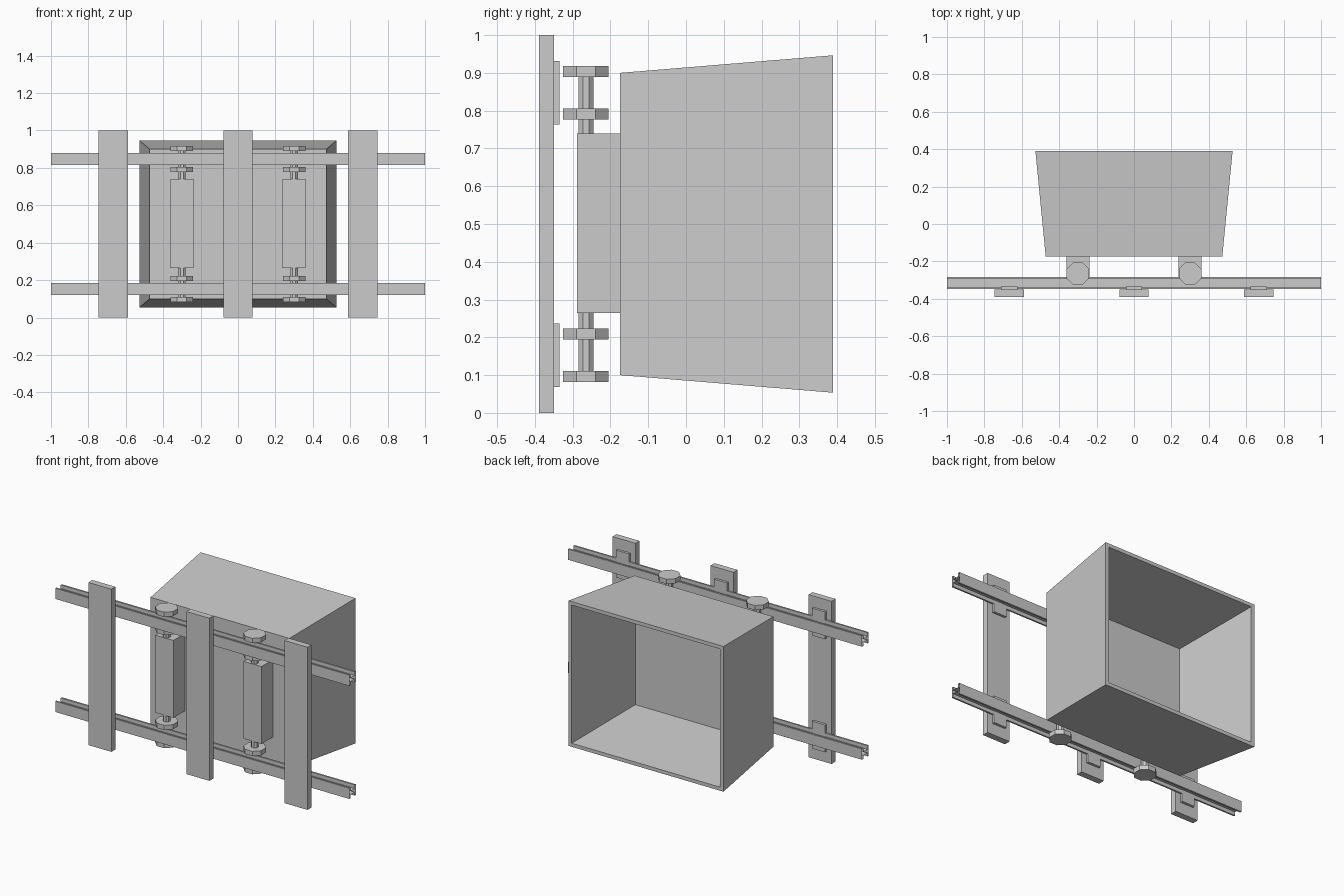
import bpy, bmesh, math

if "Cube" in bpy.data.objects:
    bpy.data.objects.remove(bpy.data.objects["Cube"])

RAIL_Z = (0.1525, 0.8475)
AXLE_X = (-0.3, 0.3)
AXLE_Y = -0.265


def add_mesh(name, bm):
    bmesh.ops.recalc_face_normals(bm, faces=bm.faces)
    mesh = bpy.data.meshes.new(name)
    bm.to_mesh(mesh)
    bm.free()
    obj = bpy.data.objects.new(name, mesh)
    bpy.context.collection.objects.link(obj)
    return obj


def box(name, x, y, z):
    bm = bmesh.new()
    bmesh.ops.create_cube(bm, size=1)
    for v in bm.verts:
        for i, (lo, hi) in enumerate((x, y, z)):
            v.co[i] = lo if v.co[i] < 0 else hi
    return add_mesh(name, bm)


def loft(name, rings, caps=True):
    """Skin a list of rings of points, optionally closing both ends."""
    bm = bmesh.new()
    loops = [[bm.verts.new(p) for p in ring] for ring in rings]
    n = len(loops[0])
    for a, b in zip(loops, loops[1:]):
        for i in range(n):
            j = (i + 1) % n
            bm.faces.new((a[i], a[j], b[j], b[i]))
    if caps:
        bm.faces.new(loops[0])
        bm.faces.new(loops[-1])
    return add_mesh(name, bm)


def octagon_prism(name, x, y, apothem, z0, z1):
    r = apothem / math.cos(math.pi / 8)
    angles = [math.pi / 8 + i * math.pi / 4 for i in range(8)]
    return loft(name, [[(x + r * math.cos(a), y + r * math.sin(a), z)
                        for a in angles] for z in (z0, z1)])


def rect(hx, y, hz):
    return [(sx * hx, y, 0.5 + sz * hz) for sx, sz in
            ((-1, -1), (1, -1), (1, 1), (-1, 1))]


# Tapered hollow tub, open toward +y
t = 0.022
loft("cart_tub", [rect(0.472, -0.175, 0.4), rect(0.527, 0.389, 0.4465),
                  rect(0.527 - t, 0.389, 0.4465 - t),
                  rect(0.474 - t, -0.153, 0.402 - t)][::1])

# Sleepers with a fixing plate under each rail
for x in (-0.667, 0, 0.667):
    box("sleeper", (x - 0.078, x + 0.078), (-0.389, -0.35), (0, 1))
    for z in RAIL_Z:
        box("rail_plate", (x - 0.044, x + 0.044), (-0.35, -0.335),
            (z - 0.084, z + 0.084))

# I-section rails, open at the ends
half = [(-0.347, 0.033), (-0.337, 0.033), (-0.337, 0.011),
        (-0.294, 0.011), (-0.294, 0.033), (-0.283, 0.033)]
profile = half + [(y, -z) for y, z in reversed(half)]
for zc in RAIL_Z:
    loft("rail", [[(x, y, zc + z) for y, z in profile] for x in (-1, 1)],
         caps=False)

# Axle blocks, axles and paired wheel discs either side of each rail
for x in AXLE_X:
    box("axle_block", (x - 0.0615, x + 0.0615), (-0.288, -0.175), (0.264, 0.74))
    octagon_prism("axle", x, AXLE_Y, 0.02, 0.085, 0.915)
    for z in RAIL_Z:
        for side in (-1, 1):
            zc = z + side * 0.056
            octagon_prism("wheel_disc", x, AXLE_Y, 0.06, zc - 0.0145, zc + 0.0145)
